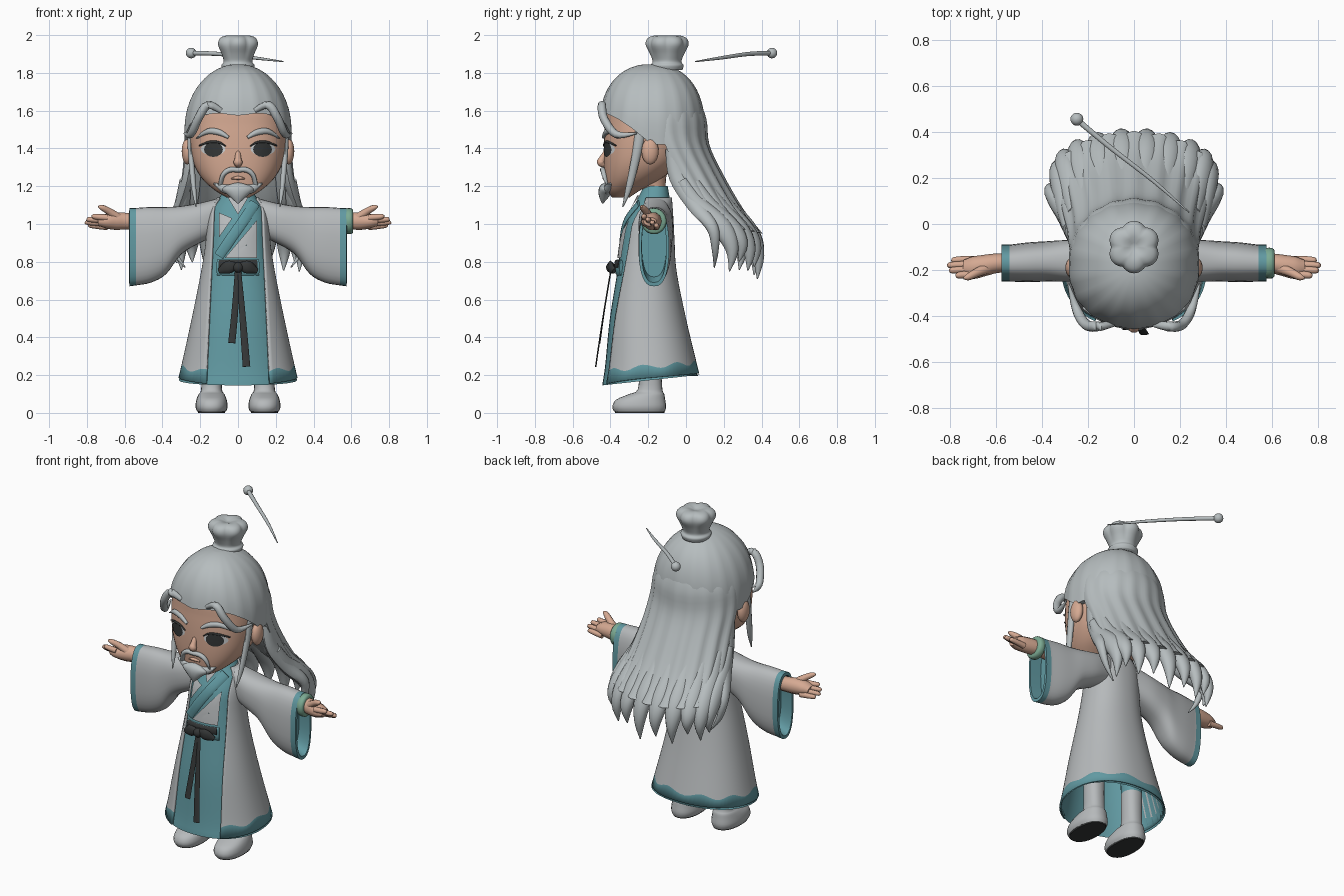
import bpy, bmesh
from math import sin, cos, pi, asin, radians
from mathutils import Vector

if "Cube" in bpy.data.objects:
    bpy.data.objects.remove(bpy.data.objects["Cube"])


def material(name, *rgb):
    m = bpy.data.materials.new(name)
    m.use_nodes = True
    m.diffuse_color = (*rgb, 1)
    m.node_tree.nodes["Principled BSDF"].inputs["Base Color"].default_value = (*rgb, 1)
    return m


HAIR = material("silver hair", .47, .51, .52)
CLOTH = material("pale cloth", .47, .49, .50)
TEAL = material("teal cloth", .12, .32, .36)
SKIN = material("skin", .67, .40, .29)
DARK = material("dark sash", .035, .038, .038)
JADE = material("jade", .20, .40, .29)
WHITE = material("eye white", .62, .64, .65)


def spline(pts, k=5):
    """Catmull-Rom resampling of points of any dimension."""
    p = [Vector(q) for q in pts]
    p = [p[0]] + p + [p[-1]]
    out = []
    for a, b, c, d in zip(p, p[1:], p[2:], p[3:]):
        for i in range(k):
            t = i / k
            out.append(.5 * (2 * b + (c - a) * t + (2 * a - 5 * b + 4 * c - d) * t * t
                             + (3 * b - a - 3 * c + d) * t ** 3))
    return out + [p[-1]]


def grid(name, rows, mats, closed=True, caps=True, rule=None, angle=50, sheet=False):
    """Skin rows of points; rule(row) picks the material of each band."""
    bm = bmesh.new()
    vs = [[bm.verts.new(p) for p in r] for r in rows]
    n = len(rows[0])
    for j in range(len(rows) - 1):
        for i in range(n if closed else n - 1):
            k = (i + 1) % n
            f = bm.faces.new((vs[j][i], vs[j][k], vs[j + 1][k], vs[j + 1][i]))
            f.material_index = rule(j) if rule else 0
    if caps:
        for j, r in ((0, vs[0]), (len(rows) - 2, vs[-1])):
            bm.faces.new(r).material_index = rule(j) if rule else 0
    bmesh.ops.recalc_face_normals(bm, faces=bm.faces)
    if sheet and sum(f.normal.y for f in bm.faces) > 0:
        bmesh.ops.reverse_faces(bm, faces=bm.faces)
    me = bpy.data.meshes.new(name)
    bm.to_mesh(me)
    bm.free()
    for m in mats:
        me.materials.append(m)
    me.polygons.foreach_set("use_smooth", [True] * len(me.polygons))
    me.set_sharp_from_angle(angle=radians(angle))
    ob = bpy.data.objects.new(name, me)
    bpy.context.collection.objects.link(ob)
    return ob


def power(v, e):
    return abs(v) ** e * (1 if v >= 0 else -1)


def oval(a, yf, yb, hw, p):
    """Point of a superellipse; angle zero faces the front."""
    return hw * power(sin(a), 2 / p), (yf + yb) / 2 - (yb - yf) / 2 * power(cos(a), 2 / p)


def ring(row, p=2.2, n=40, cx=0, inset=0):
    z, yf, yb, hw = row
    pts = [oval(2 * pi * i / n, yf + inset, yb - inset, hw - inset, p) for i in range(n)]
    return [(cx + x, y, z) for x, y in pts]


def lookup(table, z):
    for a, b in zip(table, table[1:]):
        if a[0] <= z <= b[0]:
            return a.lerp(b, (z - a[0]) / max(b[0] - a[0], 1e-6))
    return table[0] if z < table[0][0] else table[-1]


def front(table, p, x, z):
    """Front surface of a lofted body at x, z."""
    _, yf, yb, hw = lookup(table, z)
    u = min(abs(x) / hw, .99)
    return (yf + yb) / 2 - (yb - yf) / 2 * (1 - u ** p) ** (1 / p)


def sweep(name, pts, mat, side=(0, 1, 0), n=10, k=5):
    """Tapered tube; each point is x, y, z, half width, half thickness."""
    path = spline(pts, k)
    rows = []
    for i, q in enumerate(path):
        a, b = path[max(i - 1, 0)], path[min(i + 1, len(path) - 1)]
        t = (Vector(b[:3]) - Vector(a[:3])).normalized()
        s = Vector(side)
        s = (s - t * s.dot(t)).normalized()
        u = t.cross(s)
        rows.append([Vector(q[:3]) + s * max(q[3], .002) * cos(2 * pi * j / n)
                     + u * max(q[4], .002) * sin(2 * pi * j / n) for j in range(n)])
    return grid(name, rows, [mat])


def ball(name, c, r, mat):
    rows = [[(c[0] + r[0] * sin(v) * cos(a), c[1] + r[1] * sin(v) * sin(a), c[2] + r[2] * cos(v))
             for a in [2 * pi * i / 20 for i in range(20)]]
            for v in [.02 + (pi - .04) * j / 12 for j in range(13)]]
    return grid(name, rows, [mat])


def plate(name, outline, surf, mat, lift):
    """Thin sheet laid on a front surface."""
    pts = []
    for (x, z), (x2, z2) in zip(outline, outline[1:] + outline[:1]):
        pts += [(x + (x2 - x) * t / 4, z + (z2 - z) * t / 4) for t in range(4)]
    cx, cz = (sum(q[i] for q in pts) / len(pts) for i in (0, 1))
    rows = []
    for k in (.02, .35, .7, 1):
        loop = [(cx + (x - cx) * k, cz + (z - cz) * k) for x, z in pts]
        rows.append([(x, surf(x, z) - lift, z) for x, z in loop])
    grid(name, rows, [mat], caps=False, sheet=True)


# Robe: inner gown and open coat share one profile (z, front, back, half width)
ROBE = spline([(.15, -.455, .085, .325), (.25, -.44, .06, .3), (.5, -.415, 0, .245),
               (.75, -.375, -.05, .195), (.9, -.355, -.06, .172), (1.0, -.335, -.065, .165),
               (1.08, -.295, -.07, .15), (1.14, -.265, -.075, .11), (1.2, -.235, -.085, .08)])

gown = [ring(r, inset=.012) for r in ROBE]
for j, (tilt, shift) in enumerate(((.8, -.005), (.6, 0), (.4, 0))):
    gown[j] = [(x, y, z + shift + tilt * .135 * (y + .45)) for x, y, z in gown[j]]
grid("inner_gown", gown, [TEAL], caps=False)

coat = []
LEVELS = 26
for j in range(LEVELS):
    row = []
    for i in range(65):
        f = i / 64
        wave = .22 + .012 * sin(f * 46) + .045 * sin(f * pi)
        low = .155 + .055 * sin(f * pi)
        z = low if j == 0 else wave + (1.14 - wave) * (j - 1) / (LEVELS - 2)
        _, yf, yb, hw = lookup(ROBE, z)
        w = min(.175 - .04 * z, hw * .92)
        a0 = asin((w / hw) ** 1.1)
        x, y = oval(a0 + (2 * pi - 2 * a0) * f, yf, yb, hw, 2.2)
        row.append((x, y, z))
    coat.append(row)
ob = grid("outer_coat", coat, [CLOTH, TEAL], closed=False, caps=False, rule=lambda j: int(j == 0))
ob.modifiers.new("thickness", "SOLIDIFY").thickness = .012


def robe_y(x, z):
    return front(ROBE, 2.2, x, z) + .01


# Chest panels, collar and sash
plate("chest_panel", [(-.07, .82), (.1, .82), (.1, 1.02)], robe_y, CLOTH, .008)
plate("chest_panel_upper", [(-.1, .93), (-.1, 1.06), (-.03, 1.03)], robe_y, CLOTH, .008)
plate("undershirt_collar", [(-.06, 1.15), (.06, 1.15), (.0, 1.05)], robe_y, CLOTH, .008)
sweep("crossed_lapel", [(x, robe_y(x, z) - .005, z, .028, .007) for x, z in
                        ((.09, 1.11), (.03, 1.02), (-.04, .92), (-.1, .83))], TEAL, side=(1, 0, -.7))
sweep("waistband", [(x, robe_y(x, .77) - .004, .77, .042, .01) for x in (-.11, -.06, 0, .06, .11)],
      TEAL, side=(0, 0, 1))
sweep("sash", [(x, robe_y(x, .785) - .01, .785, .025, .01) for x in (-.1, -.05, 0, .05, .1)],
      DARK, side=(0, 0, 1))
ball("sash_knot", (0, -.398, .77), (.028, .025, .028), DARK)
for s in (-1, 1):
    sweep("bow_loop", [(0, -.395, .775, .014, .01), (s * .05, -.4, .772, .034, .015),
                       (s * .1, -.38, .75, .014, .01)], DARK, side=(0, 0, 1))
sweep("ribbon_right", [(-.005, -.395, .77, .01, .004), (-.015, -.43, .56, .017, .004),
                       (-.033, -.457, .37, .019, .004)], DARK, side=(1, 0, 0))
sweep("ribbon_left", [(.005, -.395, .77, .01, .004), (.025, -.44, .5, .017, .004),
                      (.045, -.478, .245, .02, .004)], DARK, side=(1, 0, 0))

# Sleeves (x, top, bottom, front, back), hands, legs and shoes
SLEEVE = spline([(.09, 1.14, .95, -.23, -.09), (.2, 1.112, .9, -.25, -.07), (.3, 1.095, .84, -.25, -.07),
                 (.38, 1.09, .735, -.25, -.075), (.46, 1.09, .69, -.252, -.08),
                 (.54, 1.085, .675, -.25, -.09)], 4)
SLEEVE += [Vector(v) for v in ((.575, 1.085, .67, -.25, -.09), (.576, 1.065, .69, -.235, -.105),
                               (.5, 1.06, .72, -.233, -.105))]
for s in (-1, 1):
    rows = []
    for x, top, low, yf, yb in SLEEVE:
        pts = [oval(2 * pi * i / 32, yf, yb, (top - low) / 2, 2.5) for i in range(32)]
        rows.append([(s * x, y, (top + low) / 2 + h) for h, y in pts])
    grid("sleeve", rows, [CLOTH, TEAL], rule=lambda j: int(j >= len(SLEEVE) - 4))
    sweep("palm", [(s * .49, -.17, 1.01, .04, .04), (s * .59, -.17, 1.015, .042, .046),
                   (s * .65, -.18, 1.015, .046, .048), (s * .7, -.19, 1.015, .048, .04),
                   (s * .74, -.19, 1.012, .035, .024)], SKIN)
    for i in range(4):
        y, z = -.155 - .022 * i, .985 + .016 * i
        tip = .775 + .035 * sin(pi * (i + .6) / 3.6)
        sweep("finger", [(s * .69, y, z, .017, .018), (s * .74, y, z + .004, .016, .016),
                         (s * (tip - .01), y - .002, z + .008, .013, .013),
                         (s * tip, y - .002, z + .01, .004, .004)], SKIN, n=8)
    sweep("thumb", [(s * .63, -.19, 1.03, .025, .025), (s * .68, -.21, 1.065, .02, .02),
                    (s * .72, -.23, 1.087, .015, .015), (s * .74, -.235, 1.092, .005, .005)], SKIN)
    shoe = spline([(0, -.375, -.115, .072), (.03, -.39, -.105, .085), (.07, -.37, -.11, .08),
                   (.1, -.3, -.115, .068), (.125, -.255, -.125, .055), (.24, -.25, -.13, .055),
                   (.5, -.25, -.13, .06)], 3)
    shoe.insert(0, shoe[0].copy())
    shoe[1][0] = .01
    grid("shoe_and_leg", [ring(r, 2.3, 24, s * .14) for r in shoe], [CLOTH, TEAL, DARK],
         rule=lambda j: 2 if j == 0 else int(j > 16))
sweep("bracelet", [(.565, -.17, 1.015, .056, .058), (.575, -.17, 1.015, .066, .068),
                   (.6, -.17, 1.015, .066, .068), (.61, -.17, 1.015, .056, .058)], JADE, n=24, k=2)

# Head and face
FACE = spline([(1.14, -.39, -.3, .06), (1.18, -.42, -.24, .125), (1.24, -.43, -.13, .19),
               (1.32, -.435, -.04, .235), (1.42, -.435, 0, .255), (1.52, -.43, .01, .258),
               (1.62, -.42, 0, .245), (1.7, -.36, -.04, .19)])
grid("head", [ring(r, 2.4) for r in FACE], [SKIN])
sweep("neck", [(0, -.165, 1.08, .07, .07), (0, -.17, 1.18, .062, .062), (0, -.18, 1.28, .08, .08)],
      SKIN, n=20)
sweep("nose", [(0, -.425, 1.385, .012, .01), (0, -.444, 1.345, .018, .018),
               (0, -.45, 1.325, .024, .022), (0, -.43, 1.305, .012, .01)], SKIN, side=(1, 0, 0))


def face_y(x, z):
    return front(FACE, 2.4, x, z)


def ellipse(cx, cz, rx, rz):
    return [(cx + rx * cos(a), cz + rz * sin(a)) for a in [2 * pi * i / 16 for i in range(16)]]


def on_face(name, pts, mat, t, lift=0):
    sweep(name, [(x, face_y(x, z) - lift, z, r, t) for x, z, r in pts], mat, side=(0, 0, 1))


for s in (-1, 1):
    plate("eye_white", ellipse(s * .132, 1.397, .066, .034), face_y, WHITE, .003)
    plate("iris", ellipse(s * .13, 1.395, .05, .04), face_y, DARK, .006)
    on_face("upper_lid", [(s * .065, 1.412, .003), (s * .1, 1.432, .006), (s * .15, 1.434, .007),
                          (s * .205, 1.415, .004)], DARK, .005, .004)
    on_face("eyebrow", [(s * .05, 1.458, .008), (s * .1, 1.485, .016), (s * .16, 1.49, .015),
                        (s * .215, 1.455, .004)], HAIR, .014)
    on_face("moustache", [(0, 1.286, .013), (s * .045, 1.286, .014), (s * .08, 1.258, .012),
                          (s * .095, 1.195, .004)], HAIR, .014, .008)
    ball("ear", (s * .268, -.19, 1.385), (.03, .045, .07), SKIN)
    on_face("beard_side", [(s * .03, 1.18, .03), (s * .08, 1.19, .022), (s * .125, 1.215, .004)],
            HAIR, .018, .004)
on_face("lower_lip", [(-.035, 1.24, .004), (0, 1.244, .01), (.035, 1.24, .004)], SKIN, .012)
sweep("beard", [(0, -.41, 1.208, .03, .02), (0, -.425, 1.185, .085, .035), (0, -.435, 1.15, .05, .028),
                (0, -.442, 1.108, .003, .003)], HAIR, side=(1, 0, 0), n=16)

# Combed hair cap with a hairline that drops toward the temples
cap = []
for j in range(18):
    row = []
    for i in range(72):
        a = 2 * pi * i / 72
        c = cos(a)
        line = 1.59 - .015 * max(c, 0) ** 30 - .17 * (1 - max(c, 0)) ** 1.6
        z = 1.845 - (1.845 - line) * (max(j, .3) / 16) ** 2 if j < 17 else line + .004
        u = max((z - 1.5) / .347, 0)
        groove = 1 + .008 * cos(18 * a) * min(j / 8, 1)
        k = groove * (.88 if j == 17 else 1)
        x, y = oval(a, -.278, .278, .284, 2.15)
        row.append((x * k * (1 - u ** 2) ** .5, -.18 + y * k * (1 - u ** 2.3) ** (1 / 2.3), z))
    cap.append(row)
grid("hair_cap", cap, [HAIR], angle=70)

# Long back hair: a smooth curved mass (z, outer back, half width, depth, thickness)
MASS = spline([(1.69, .055, .18, .2, .05), (1.56, .105, .262, .24, .06), (1.42, .12, .282, .24, .07),
               (1.27, .187, .29, .24, .09), (1.08, .295, .315, .23, .09), (.95, .395, .33, .18, .06)], 4)
mass = []
for j, (z, back, hw, deep, thick) in enumerate(MASS):
    loop = []
    for inner in (0, 1):
        for i in range(49):
            phi = (i / 48 - .5) * pi * (1 - 2 * inner)
            r = 1 - inner * thick / .28 + (1 - inner) * .0018 * j * cos(18 * phi)
            loop.append((hw * r * sin(phi), back - deep + deep * cos(phi) + (r - 1) * .28 * cos(phi),
                         z + .03 * sin(phi) ** 2))
    mass.append(loop)
grid("back_hair", mass, [HAIR], angle=70)

# Tapered tips that split from the mass
LOCKS = 10
for i in range(LOCKS):
    f = -1 + 2 * i / (LOCKS - 1)
    phi = f * pi / 2 * .96
    drop = .045 * (i % 2) + .02 * cos(5 * f)
    path = []
    for z, back, hw, deep, w, t in ((1.2, .175, .28, .21, .03, .03), (1.08, .25, .295, .21, .05, .04),
                                    (.95, .35, .325, .17, .055, .042), (.86 - drop / 2, .385, .33, .15, .035, .032),
                                    (.77 - drop, .38, .325, .16, .003, .003)):
        path.append((hw * sin(phi), back - deep * (1 - cos(phi)), z + .03 * f * f, w, t))
    sweep("back_lock", path, HAIR, side=(cos(phi), -sin(phi), 0), n=12, k=4)

# Loose locks framing the face and hanging behind the shoulders
for s in (-1, 1):
    sweep("temple_curl", [(s * .09, -.435, 1.6, .015, .012), (s * .16, -.445, 1.63, .023, .022),
                          (s * .21, -.435, 1.56, .023, .022), (s * .25, -.37, 1.475, .02, .02),
                          (s * .285, -.26, 1.48, .004, .004)], HAIR, side=(1, .3, .2))
    sweep("sideburn_lock", [(s * .25, -.24, 1.5, .03, .018), (s * .25, -.26, 1.38, .024, .016),
                            (s * .235, -.3, 1.2, .018, .014), (s * .222, -.335, 1.09, .003, .003)], HAIR)
    sweep("outer_lock", [(s * .25, -.07, 1.4, .04, .03), (s * .265, -.04, 1.25, .05, .03),
                         (s * .31, .05, 1.1, .045, .028), (s * .365, .14, .98, .032, .025),
                         (s * .34, .155, .86, .018, .016), (s * .28, .15, .77, .003, .003)], HAIR)

# Topknot and hair stick
bun = []
for z, r, lobe in spline([(1.815, .08, 0), (1.84, .088, 0), (1.86, .076, 0), (1.9, .088, .06),
                          (1.95, .108, .14), (1.985, .095, .16), (1.998, .055, .16), (1.985, .01, 0)], 4):
    bun.append([(r * k * sin(a), -.1 - r * k * cos(a), z) for a, k in
                [(2 * pi * i / 60, 1 + lobe * (abs(cos(pi * i / 10)) - .6)) for i in range(60)]])
grid("topknot", bun, [HAIR], angle=80)
sweep("hair_stick", [(-.25, .455, 1.905, .013, .013), (-.1, .33, 1.9, .011, .011),
                     (.08, .19, 1.88, .009, .009), (.24, .05, 1.86, .003, .003)], HAIR, side=(0, 0, 1))
ball("stick_bead", (-.248, .455, 1.905), (.028, .028, .028), HAIR)
